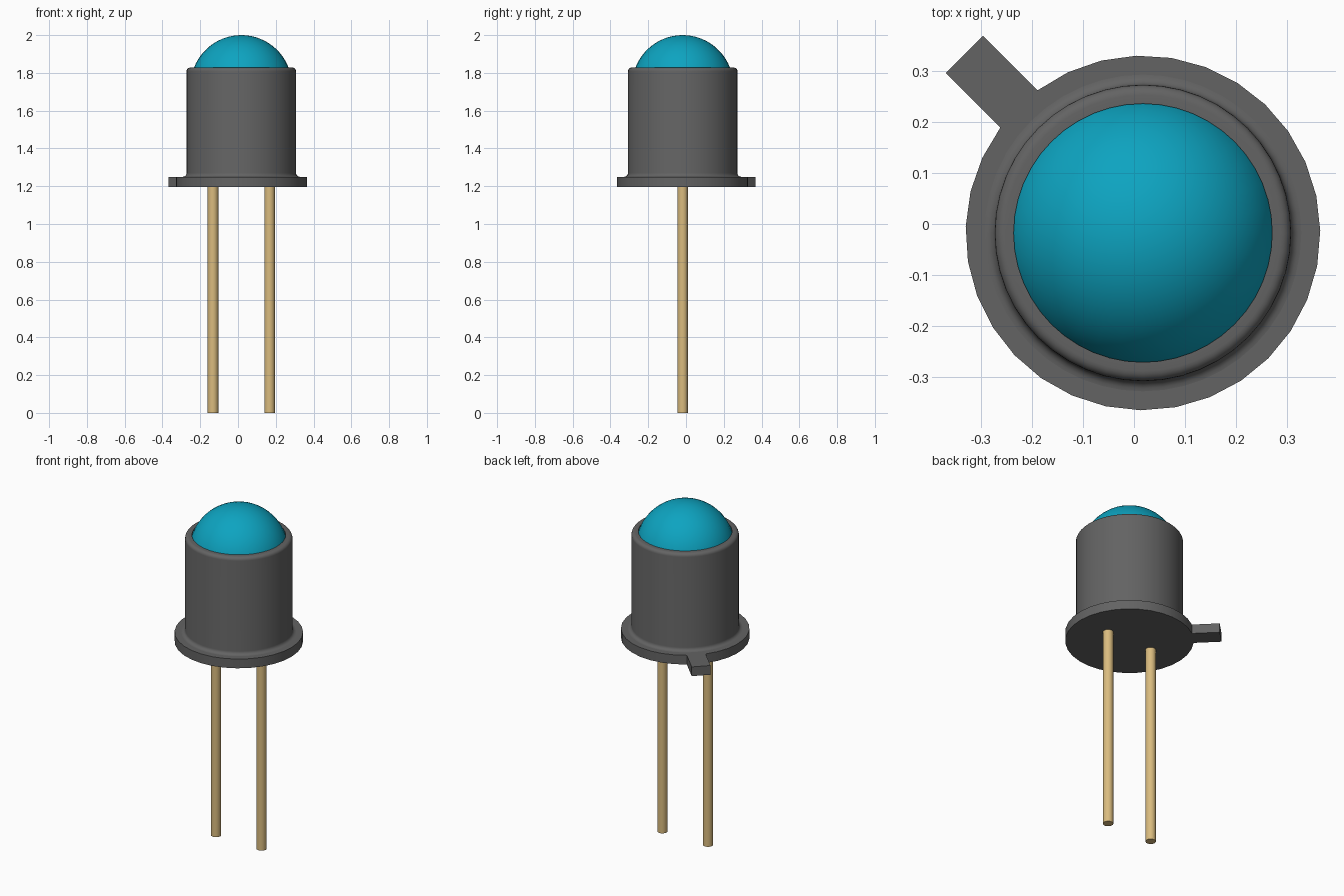
import bpy, bmesh
from math import pi, sin, cos, asin, radians
from mathutils import Matrix, Vector

cube = bpy.data.objects.get("Cube")
if cube:
    bpy.data.objects.remove(cube, do_unlink=True)

AXIS = Vector((0.0175, -0.0175, 0))   # centre line of the can
BASE, TOP = 1.195, 1.828              # flange underside and can rim
FLANGE_TOP = 1.25


def material(name, rgb):
    m = bpy.data.materials.new(name)
    m.use_nodes = True
    m.diffuse_color = (*rgb, 1)
    m.node_tree.nodes["Principled BSDF"].inputs["Base Color"].default_value = (*rgb, 1)
    return m


grey = material("dark grey metal", (0.125, 0.125, 0.125))
cyan = material("cyan lens", (0.004, 0.37, 0.53))
gold = material("pale gold", (0.7, 0.5, 0.21))


def finish(name, bm, mat, offset=AXIS):
    bmesh.ops.remove_doubles(bm, verts=bm.verts, dist=1e-5)
    bmesh.ops.recalc_face_normals(bm, faces=bm.faces)
    mesh = bpy.data.meshes.new(name)
    bm.to_mesh(mesh)
    bm.free()
    mesh.materials.append(mat)
    obj = bpy.data.objects.new(name, mesh)
    obj.location = offset
    bpy.context.collection.objects.link(obj)
    bpy.ops.object.select_all(action='DESELECT')
    obj.select_set(True)
    bpy.context.view_layer.objects.active = obj
    bpy.ops.object.shade_smooth_by_angle(angle=radians(35))
    return obj


def lathe(name, profile, mat, steps=48):
    """Revolve (radius, height) points about the vertical axis."""
    bm = bmesh.new()
    verts = [bm.verts.new((r, 0, z)) for r, z in profile]
    edges = [bm.edges.new(pair) for pair in zip(verts, verts[1:])]
    bmesh.ops.spin(bm, geom=verts + edges, cent=(0, 0, 0), axis=(0, 0, 1),
                   angle=2 * pi, steps=steps, use_merge=True)
    return finish(name, bm, mat)


def arc(r, z, radius, start, end, n=5):
    angles = [radians(start + (end - start) * i / n) for i in range(n + 1)]
    return [(r + radius * cos(a), z + radius * sin(a)) for a in angles]


# Can: foot fillet, straight wall, rounded rim and the lens opening
can = [(0, FLANGE_TOP - 0.01), (0.31, FLANGE_TOP - 0.01)]
can += arc(0.31, FLANGE_TOP + 0.02, 0.02, 270, 180)
can += arc(0.27, TOP - 0.02, 0.02, 0, 90)
can += [(0.253, TOP), (0.253, TOP - 0.04), (0, TOP - 0.04)]
lathe("can", can, grey)

# Domed lens, seated inside the rim
R = 0.268
lathe("lens", [(0, TOP - 0.03)] + arc(0, 2 - R, R, 15, 90, 14), cyan, 32)

# Flange with its index tab, one outline extruded upwards
r, half, reach = 0.347, 0.0515, 0.494
a0 = asin(half / r)
n = 30
outline = [(reach, -half), (reach, half)]
for i in range(n + 1):
    a = a0 + (2 * pi - 2 * a0) * i / n
    outline.append((r * cos(a), r * sin(a)))
bm = bmesh.new()
face = bm.faces.new([bm.verts.new((x, y, BASE)) for x, y in outline])
side = bmesh.ops.extrude_face_region(bm, geom=[face], use_keep_orig=True)
bmesh.ops.translate(bm, vec=(0, 0, FLANGE_TOP - BASE),
                    verts=[v for v in side["geom"] if isinstance(v, bmesh.types.BMVert)])
bmesh.ops.rotate(bm, verts=bm.verts, cent=(0, 0, 0), matrix=Matrix.Rotation(radians(135), 3, 'Z'))
finish("flange_with_tab", bm, grey)

# Two wire leads
for name, x in (("right_lead", -0.15), ("left_lead", 0.15)):
    bm = bmesh.new()
    length = BASE + 0.02
    bmesh.ops.create_cone(bm, cap_ends=True, segments=20, radius1=0.028, radius2=0.028, depth=length)
    finish(name, bm, gold, AXIS + Vector((x, 0, length / 2)))
